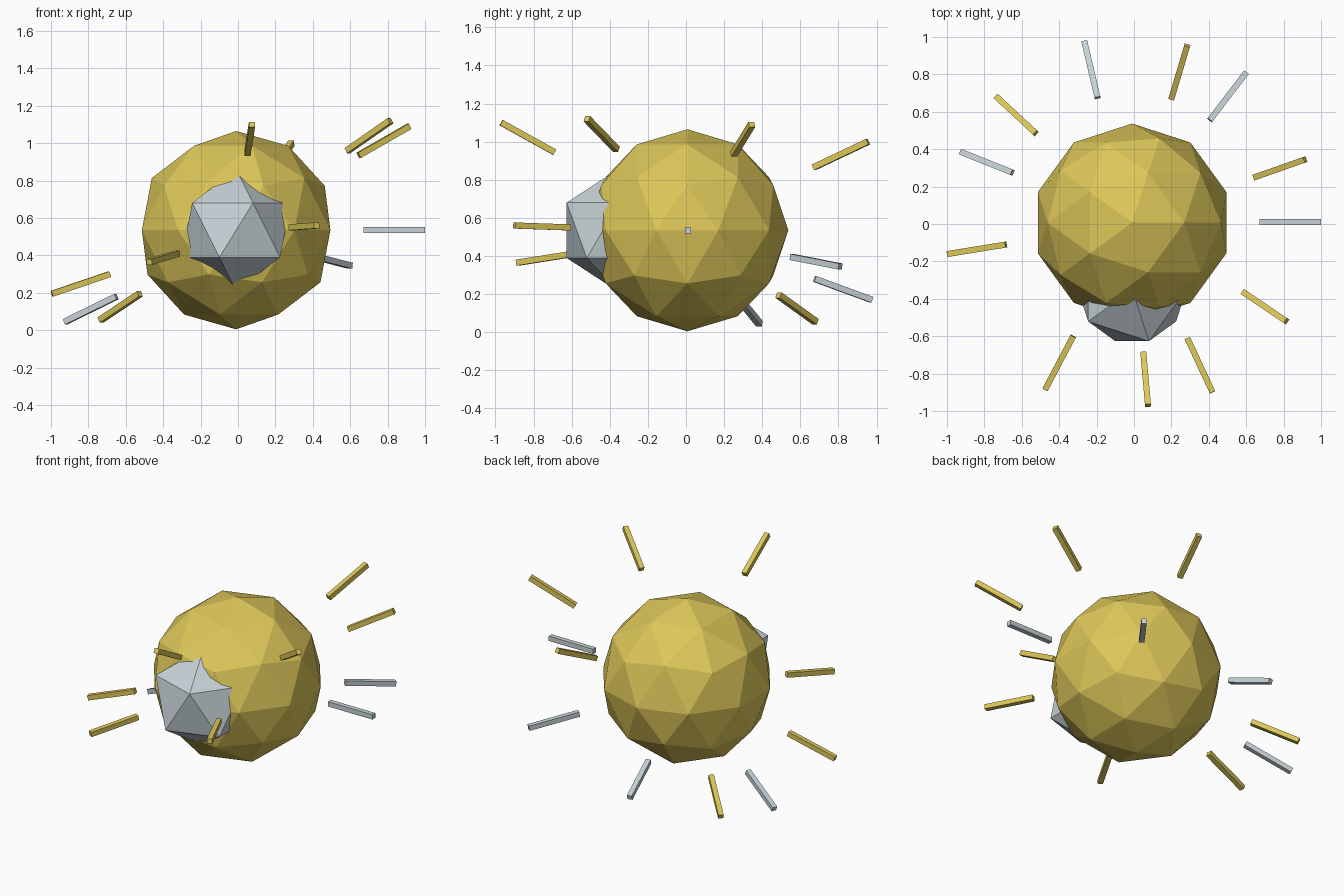
import bpy
from mathutils import Vector

if "Cube" in bpy.data.objects:
    bpy.data.objects.remove(bpy.data.objects["Cube"], do_unlink=True)


def make_material(name, color):
    mat = bpy.data.materials.new(name)
    mat.use_nodes = True
    mat.diffuse_color = color
    mat.node_tree.nodes["Principled BSDF"].inputs["Base Color"].default_value = color
    return mat


gold = make_material("gold", (0.72, 0.57, 0.10, 1))
silver = make_material("pale silver", (0.57, 0.65, 0.68, 1))


def ball(name, subdivisions, radius, center, mat):
    bpy.ops.mesh.primitive_ico_sphere_add(
        subdivisions=subdivisions, radius=radius, location=center)
    obj = bpy.context.object
    obj.name = name
    obj.data.materials.append(mat)


def ray(name, start, end, mat, thickness=0.032):
    """Square bar between two points, kept upright."""
    a, b = Vector(start), Vector(end)
    bpy.ops.mesh.primitive_cube_add(size=1, location=(a + b) / 2)
    obj = bpy.context.object
    obj.name = name
    obj.scale = ((b - a).length, thickness, thickness)
    obj.rotation_euler = (b - a).to_track_quat('X', 'Z').to_euler()
    obj.data.materials.append(mat)


# Faceted body and the smaller ball sunk into its front
ball("body", 2, 0.53, (-0.01, 0.007, 0.535), gold)
ball("front_ball", 1, 0.325, (-0.01, -0.35, 0.535), silver)

# Floating rays, counter-clockwise from +x
rays = [
    ((0.67, 0.01, 0.535), (1.0, 0.01, 0.535), silver),
    ((0.645, 0.25, 0.935), (0.915, 0.345, 1.09), gold),
    ((0.405, 0.555, 0.395), (0.6, 0.81, 0.345), silver),
    ((0.2, 0.67, 0.865), (0.285, 0.955, 1.0), gold),
    ((-0.195, 0.675, 0.28), (-0.265, 0.975, 0.17), silver),
    ((-0.525, 0.485, 0.195), (-0.735, 0.68, 0.055), gold),
    ((-0.65, 0.275, 0.18), (-0.925, 0.385, 0.045), silver),
    ((-0.685, -0.11, 0.3), (-0.995, -0.16, 0.195), gold),
    ((-0.325, -0.6, 0.41), (-0.475, -0.885, 0.365), gold),
    ((0.05, -0.69, 0.945), (0.075, -0.97, 1.1), gold),
    ((0.285, -0.61, 0.55), (0.42, -0.9, 0.56), gold),
    ((0.585, -0.365, 0.96), (0.815, -0.52, 1.12), gold),
]
for i, (start, end, mat) in enumerate(rays, 1):
    ray(f"ray_{i}", start, end, mat)
